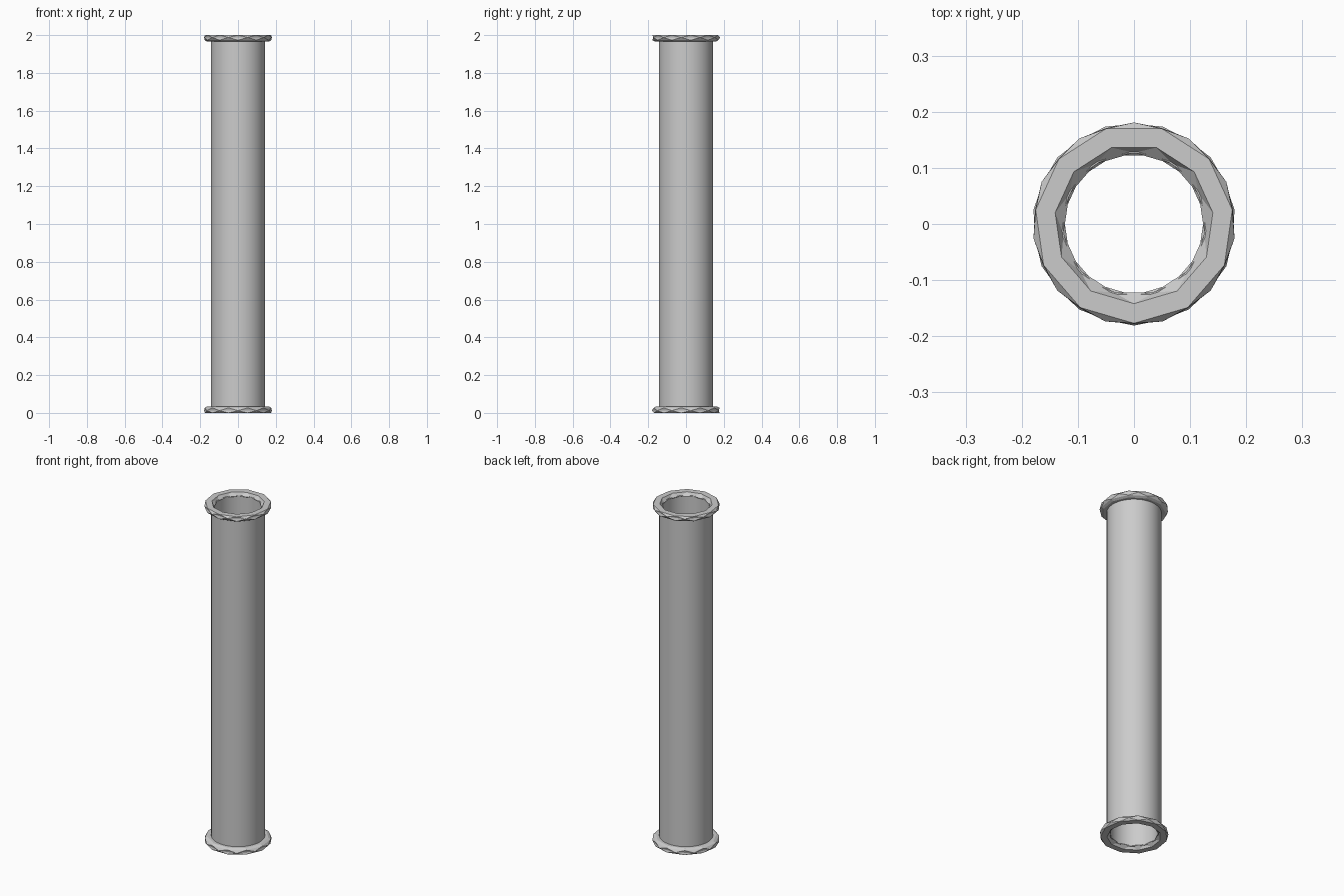
import bpy, bmesh, math

if "Cube" in bpy.data.objects:
    bpy.data.objects.remove(bpy.data.objects["Cube"])

grey = bpy.data.materials.new("pipe_grey")
grey.use_nodes = True
colour = (0.6, 0.6, 0.6, 1)
grey.diffuse_color = colour
grey.node_tree.nodes["Principled BSDF"].inputs["Base Color"].default_value = colour


def lathe(name, profile, sides, start=0.0, flip=False, smooth=False):
    """Revolve a closed profile of (radius, height, twist in steps)."""
    bm = bmesh.new()
    rings = []
    for r, z, twist in profile:
        ring = []
        for i in range(sides):
            a = start + math.tau * (i + twist) / sides
            ring.append(bm.verts.new((r * math.cos(a), r * math.sin(a), 2 - z if flip else z)))
        rings.append(ring)
    for a, b in zip(rings, rings[1:] + rings[:1]):
        for i in range(sides):
            j = (i + 1) % sides
            bm.faces.new((a[i], a[j], b[j], b[i]))
    # split the twisted quads into flat facets
    if not smooth:
        bmesh.ops.triangulate(bm, faces=[f for f in bm.faces
                              if max(v.co.z for v in f.verts) - min(v.co.z for v in f.verts) > 0.001])
    bmesh.ops.recalc_face_normals(bm, faces=bm.faces)
    mesh = bpy.data.meshes.new(name)
    bm.to_mesh(mesh)
    bm.free()
    mesh.materials.append(grey)
    obj = bpy.data.objects.new(name, mesh)
    bpy.context.collection.objects.link(obj)
    if smooth:
        bpy.ops.object.select_all(action='DESELECT')
        obj.select_set(True)
        bpy.context.view_layer.objects.active = obj
        bpy.ops.object.shade_smooth_by_angle(angle=math.radians(35))
    return obj


# Smooth hollow tube
lathe("tube", [(0.126, 0.015, 0), (0.144, 0.015, 0), (0.144, 1.985, 0), (0.126, 1.985, 0)],
      48, smooth=True)

# Roughly faceted end flanges, each level slightly twisted
rim = [(0.127, 0.018, 0.5), (0.142, 0, 0), (0.177, 0, 0), (0.181, 0.012, 0.5),
       (0.178, 0.027, 0), (0.165, 0.034, 0), (0.138, 0.034, 0)]
lathe("bottom_flange", rim, 11, start=math.pi / 2)
lathe("top_flange", rim, 11, start=-math.pi / 2, flip=True)
